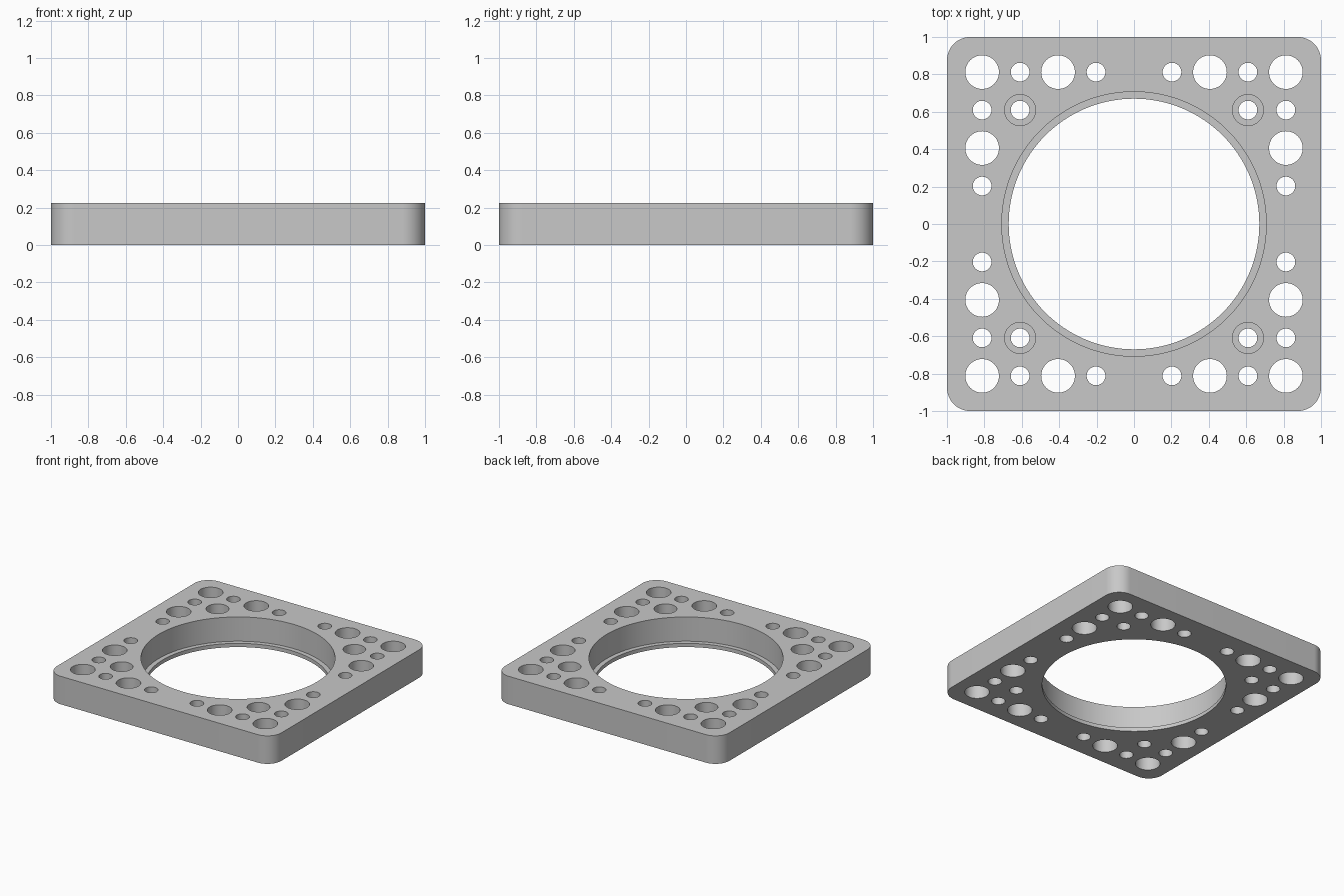
import bpy, bmesh, math

default = bpy.data.objects.get("Cube")
if default:
    bpy.data.objects.remove(default, do_unlink=True)

HEIGHT = 0.225
CORNER = 0.125
BELOW, ABOVE = -0.1, HEIGHT + 0.1

grey = bpy.data.materials.new("plain grey")
grey.use_nodes = True
colour = (0.58, 0.58, 0.58, 1)
grey.diffuse_color = colour
grey.node_tree.nodes["Principled BSDF"].inputs["Base Color"].default_value = colour


def make_object(name, bm):
    bmesh.ops.recalc_face_normals(bm, faces=bm.faces)
    mesh = bpy.data.meshes.new(name)
    bm.to_mesh(mesh)
    bm.free()
    mesh.materials.append(grey)
    obj = bpy.data.objects.new(name, mesh)
    bpy.context.collection.objects.link(obj)
    return obj


def add_lathe(bm, x, y, profile, sides):
    """Closed stepped plug from (radius, z) pairs, bottom to top."""
    rings = []
    for r, z in profile:
        angles = [math.tau * i / sides for i in range(sides)]
        rings.append([bm.verts.new((x + r * math.cos(a), y + r * math.sin(a), z)) for a in angles])
    for low, high in zip(rings, rings[1:]):
        for i in range(sides):
            j = (i + 1) % sides
            bm.faces.new((low[i], low[j], high[j], high[i]))
    bm.faces.new(rings[0][::-1])
    bm.faces.new(rings[-1])


# Square plate with rounded vertical corners
bm = bmesh.new()
bmesh.ops.create_cube(bm, size=1)
for v in bm.verts:
    v.co = (v.co.x * 2, v.co.y * 2, (v.co.z + 0.5) * HEIGHT)
uprights = [e for e in bm.edges if abs(e.verts[0].co.z - e.verts[1].co.z) > 0.1]
bmesh.ops.bevel(bm, geom=uprights, offset=CORNER, segments=16, profile=0.5, affect='EDGES')
plate = make_object("mounting_plate", bm)

# Plugs for every opening
bm = bmesh.new()

# Main bore with a thin lip at the bottom
LIP = 0.03
add_lathe(bm, 0, 0, [(0.67, BELOW), (0.67, LIP), (0.707, LIP), (0.707, ABOVE)], 128)

# Border holes alternate large and small on an even pitch
PITCH, LARGE, SMALL = 0.203, 0.09, 0.05
spots = set()
for k in (1, 2, 3, 4):
    for s in (-1, 1):
        for t in (-4, 4):
            spots |= {(s * k, t), (t, s * k)}
for i, j in sorted(spots):
    r = LARGE if (i + j) % 2 == 0 else SMALL
    add_lathe(bm, i * PITCH, j * PITCH, [(r, BELOW), (r, ABOVE)], 48)

# Counterbored screw holes
SEAT = 0.09
for sx in (-1, 1):
    for sy in (-1, 1):
        add_lathe(bm, sx * 3 * PITCH, sy * 3 * PITCH,
                  [(SMALL, BELOW), (SMALL, SEAT), (0.083, SEAT), (0.083, ABOVE)], 48)
cutter = make_object("hole_cutter", bm)
cutter.hide_render = True

# Cut the openings, then drop the plugs
cut = plate.modifiers.new("holes", 'BOOLEAN')
cut.operation = 'DIFFERENCE'
cut.solver = 'EXACT'
cut.object = cutter
bpy.ops.object.select_all(action='DESELECT')
plate.select_set(True)
bpy.context.view_layer.objects.active = plate
bpy.ops.object.modifier_apply(modifier=cut.name)
bpy.data.objects.remove(cutter, do_unlink=True)
bpy.ops.object.shade_smooth_by_angle(angle=math.radians(30))
